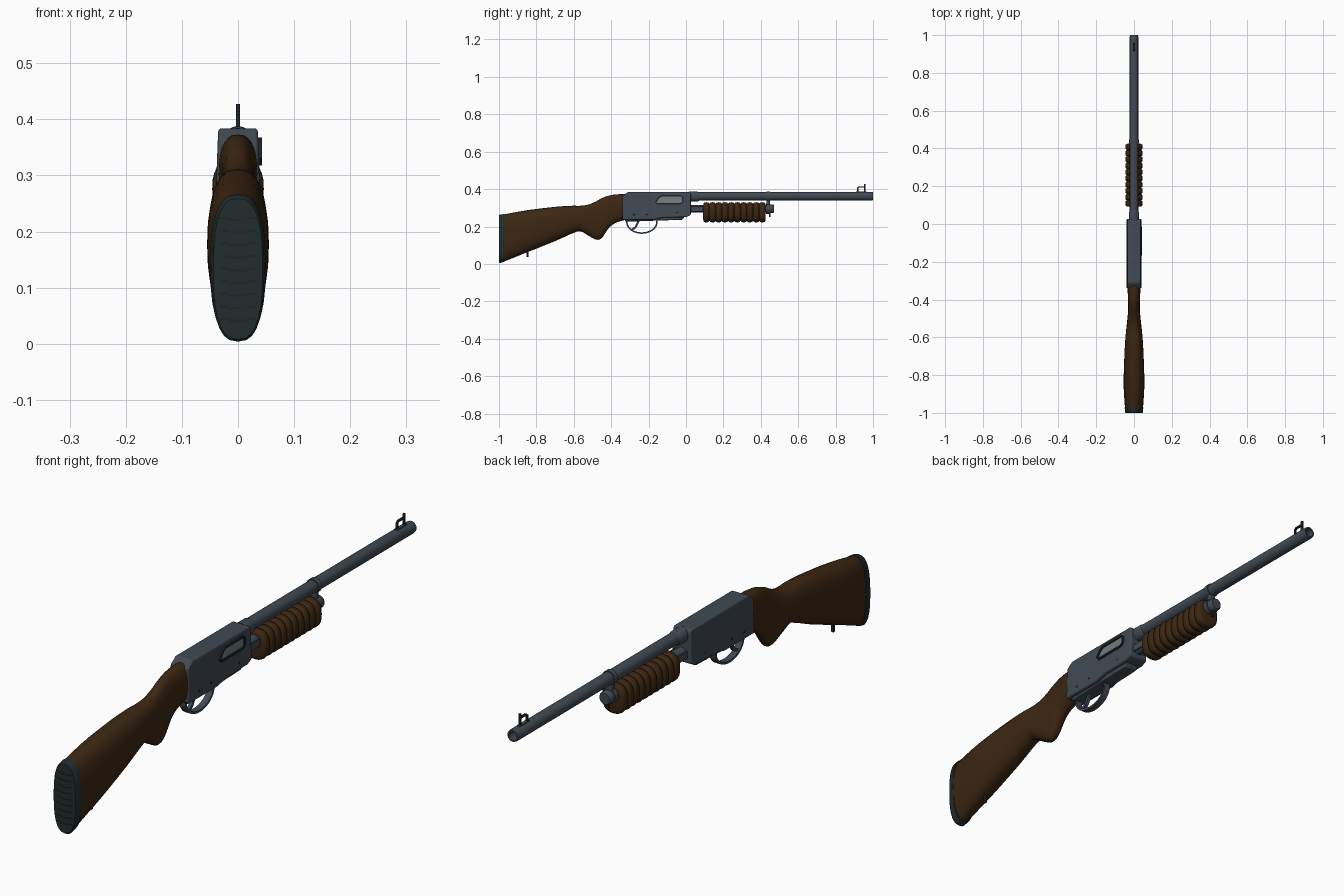
import bpy, bmesh, math
from mathutils import Vector

if "Cube" in bpy.data.objects:
    bpy.data.objects.remove(bpy.data.objects["Cube"])


def material(name, r, g, b):
    m = bpy.data.materials.new(name)
    m.use_nodes = True
    m.diffuse_color = (r, g, b, 1)
    m.node_tree.nodes["Principled BSDF"].inputs["Base Color"].default_value = (r, g, b, 1)
    return m


STEEL = material("blued steel", 0.052, 0.068, 0.088)
WOOD = material("walnut wood", 0.045, 0.02, 0.006)
RUBBER = material("black rubber", 0.016, 0.026, 0.027)
DARK = material("dark steel", 0.014, 0.018, 0.022)
BRIGHT = material("bolt steel", 0.17, 0.2, 0.21)


def finish(name, bm, mat, angle=35):
    bmesh.ops.recalc_face_normals(bm, faces=bm.faces)
    mesh = bpy.data.meshes.new(name)
    bm.to_mesh(mesh)
    bm.free()
    mesh.materials.append(mat)
    ob = bpy.data.objects.new(name, mesh)
    bpy.context.collection.objects.link(ob)
    bpy.ops.object.select_all(action="DESELECT")
    ob.select_set(True)
    bpy.context.view_layer.objects.active = ob
    bpy.ops.object.shade_smooth_by_angle(angle=math.radians(angle))
    return ob


def loft(name, stations, mat, power=2, sides=28, angle=35):
    """Skin rounded rings along y; a station is (y, bottom, top, half width)."""
    bm = bmesh.new()
    rings = []
    for y, low, high, half in stations:
        ring = []
        for i in range(sides):
            a = math.tau * i / sides
            c, s = math.cos(a), math.sin(a)
            x = math.copysign(abs(c) ** (2 / power), c) * half
            z = math.copysign(abs(s) ** (2 / power), s) * (high - low) / 2
            ring.append(bm.verts.new((x, y, (low + high) / 2 + z)))
        rings.append(ring)
    for r0, r1 in zip(rings, rings[1:]):
        for i in range(sides):
            j = (i + 1) % sides
            bm.faces.new((r0[i], r0[j], r1[j], r1[i]))
    bm.faces.new(rings[0])
    bm.faces.new(rings[-1])
    return finish(name, bm, mat, angle)


def turned(name, z, profile, mat, **kw):
    return loft(name, [(y, z - r, z + r, r) for y, r in profile], mat, **kw)


def smooth(points, steps=5):
    """Catmull-Rom interpolation through the points."""
    pts = [Vector(p) for p in points]
    pts = [pts[0]] + pts + [pts[-1]]
    out = []
    for a, b, c, d in zip(pts, pts[1:], pts[2:], pts[3:]):
        for k in range(steps):
            t = k / steps
            out.append(b + (c - a) * (t / 2) + (a * 2 - b * 5 + c * 4 - d) * (t * t / 2)
                       + (b * 3 - a - c * 3 + d) * (t ** 3 / 2))
    return out + [pts[-1]]


def prism(name, outline, x0, x1, mat, bevel=0.0, shape=None):
    """Extrude a (y, z) outline across x; shape optionally remaps x by height."""
    bm = bmesh.new()
    side = [[bm.verts.new((x, y, z)) for y, z in outline] for x in (x0, x1)]
    bm.faces.new(side[0])
    bm.faces.new(side[1])
    for i in range(len(outline)):
        j = (i + 1) % len(outline)
        bm.faces.new((side[0][i], side[0][j], side[1][j], side[1][i]))
    if shape:
        for v in bm.verts:
            v.co.x = shape(v.co.x, v.co.z)
    ob = finish(name, bm, mat)
    if bevel:
        mod = ob.modifiers.new("rounded edges", "BEVEL")
        mod.width, mod.segments = bevel, 3
        mod.limit_method = "ANGLE"
    return ob


def box(name, y0, y1, z0, z1, half, mat, x=0, bevel=0.0):
    return prism(name, [(y0, z0), (y1, z0), (y1, z1), (y0, z1)], x - half, x + half, mat, bevel)


def ribbon(name, path, thick, half, mat, x=0, closed=False):
    """Flat band following a (y, z) path."""
    bm = bmesh.new()
    pts = [Vector(p) for p in path]
    n, rings = len(pts), []
    for i, p in enumerate(pts):
        before = pts[i - 1] if closed or i else p
        after = pts[(i + 1) % n] if closed or i < n - 1 else p
        t = (after - before).normalized()
        o = Vector((-t.y, t.x)) * thick / 2
        rings.append([bm.verts.new((x + sx * half, q.x, q.y))
                      for sx, q in ((-1, p - o), (1, p - o), (1, p + o), (-1, p + o))])
    for i in range(n if closed else n - 1):
        r0, r1 = rings[i], rings[(i + 1) % n]
        for k in range(4):
            m = (k + 1) % 4
            bm.faces.new((r0[k], r0[m], r1[m], r1[k]))
    if not closed:
        bm.faces.new(rings[0])
        bm.faces.new(rings[-1])
    return finish(name, bm, mat)


# Stock with its grip, and the butt pad
loft("stock", smooth([
    (-0.972, 0.013, 0.265, 0.048), (-0.85, 0.062, 0.287, 0.055), (-0.7, 0.122, 0.305, 0.051),
    (-0.61, 0.162, 0.311, 0.046), (-0.565, 0.174, 0.311, 0.042), (-0.52, 0.15, 0.318, 0.037),
    (-0.48, 0.13, 0.335, 0.033), (-0.45, 0.139, 0.352, 0.031), (-0.41, 0.195, 0.366, 0.031),
    (-0.37, 0.222, 0.372, 0.033), (-0.325, 0.235, 0.373, 0.035)]), WOOD, power=2.4)
loft("butt_pad", [(-1, 0.008, 0.259, 0.044), (-0.996, 0.004, 0.263, 0.047),
                  (-0.971, 0.012, 0.267, 0.0495)], RUBBER, power=2.6)
for k in range(9):
    z = 0.042 + k * 0.0225
    for s in (-1, 1):
        box("pad_ridge_side", -1.001, -0.99, z, z + 0.004, 0.008, DARK, x=s * 0.024)
    box("pad_ridge_middle", -1.001, -0.99, z - 0.003, z + 0.001, 0.016, DARK)

# Receiver, narrower towards the top
prism("receiver", [(-0.34, 0.236), (-0.34, 0.362), (-0.312, 0.384), (0.018, 0.384),
                   (0.026, 0.376), (0.026, 0.262), (0.0, 0.25), (-0.12, 0.248), (-0.17, 0.236)],
      -0.04, 0.04, STEEL, bevel=0.008,
      shape=lambda x, z: x * (1 - max(0, z - 0.3) * 1.5))
prism("trigger_plate", [(-0.325, 0.226), (-0.02, 0.236), (-0.008, 0.25), (-0.325, 0.25)],
      -0.027, 0.027, STEEL, bevel=0.004)

# Ejection port on the left side
port = [(-0.162, 0.33), (-0.154, 0.322), (-0.03, 0.322), (-0.018, 0.33),
        (-0.018, 0.356), (-0.027, 0.364), (-0.13, 0.364), (-0.146, 0.354)]
ribbon("port_frame", port, 0.008, 0.004, DARK, x=0.0385, closed=True)
prism("bolt", port, 0.03, 0.0375, BRIGHT, shape=lambda x, z: x + (0.343 - z) * 0.06)
for y, z in ((-0.28, 0.262), (-0.21, 0.266), (-0.05, 0.275)):
    box("receiver_pin", y - 0.004, y + 0.004, z - 0.004, z + 0.004, 0.0405, DARK, bevel=0.002)

# Trigger and its guard
guard = [(-0.236 + 0.08 * math.cos(a), 0.222 - 0.057 * math.sin(a))
         for a in (math.pi * k / 20 for k in range(-1, 22))]
ribbon("trigger_guard", guard, 0.008, 0.012, STEEL)
ribbon("trigger", smooth([(-0.25, 0.235), (-0.262, 0.212), (-0.272, 0.195), (-0.29, 0.184)], 4),
       0.011, 0.006, STEEL)

# Barrel with an open muzzle
turned("barrel", 0.362, [(0.01, 0.0225), (0.992, 0.0225), (1.0, 0.021), (1.0, 0.016),
                         (0.94, 0.016)], STEEL)
turned("bore", 0.362, [(0.94, 0.0158), (0.945, 0.0158)], DARK)
turned("barrel_collar", 0.36, [(0.015, 0.027), (0.06, 0.027), (0.07, 0.023)], STEEL)

# Magazine tube, end cap and the clamp joining it to the barrel
turned("magazine_tube", 0.295, [(0.015, 0.02), (0.445, 0.02)], STEEL)
turned("magazine_cap", 0.295, [(0.44, 0.024), (0.464, 0.024), (0.47, 0.02)], STEEL)
box("barrel_clamp", 0.43, 0.448, 0.295, 0.36, 0.013, STEEL, bevel=0.003)
turned("barrel_ring", 0.362, [(0.43, 0.026), (0.448, 0.026)], STEEL)
turned("magazine_ring", 0.295, [(0.428, 0.027), (0.446, 0.027)], STEEL)
for s in (-1, 1):
    box("slide_bar", 0.0, 0.12, 0.28, 0.306, 0.002, STEEL, x=s * 0.023)

# Ribbed pump handle
ribs, start, length = 10, 0.092, 0.333
rib = length / ribs
stations = [(start, 0.24, 0.314, 0.034)]
for k in range(ribs):
    for t, d in ((0.04, 0.007), (0.16, 0.0015), (0.5, 0), (0.84, 0.0015), (0.96, 0.007)):
        stations.append((start + (k + t) * rib, 0.222 + d, 0.33 - d, 0.046 - d))
stations.append((start + length, 0.24, 0.314, 0.034))
loft("pump_handle", stations, WOOD, power=2.6, angle=50)

# Front sight frame and post
ribbon("front_sight", [(0.918, 0.38), (0.918, 0.408), (0.924, 0.412), (0.958, 0.412)],
       0.006, 0.004, DARK)
box("sight_post", 0.953, 0.961, 0.38, 0.427, 0.0035, DARK)
box("sight_base", 0.91, 0.966, 0.38, 0.387, 0.006, STEEL)

# Sling studs
box("rear_sling_stud", -0.853, -0.843, 0.036, 0.075, 0.005, DARK, bevel=0.002)
box("front_sling_stud", 0.443, 0.453, 0.25, 0.275, 0.005, DARK, bevel=0.002)
